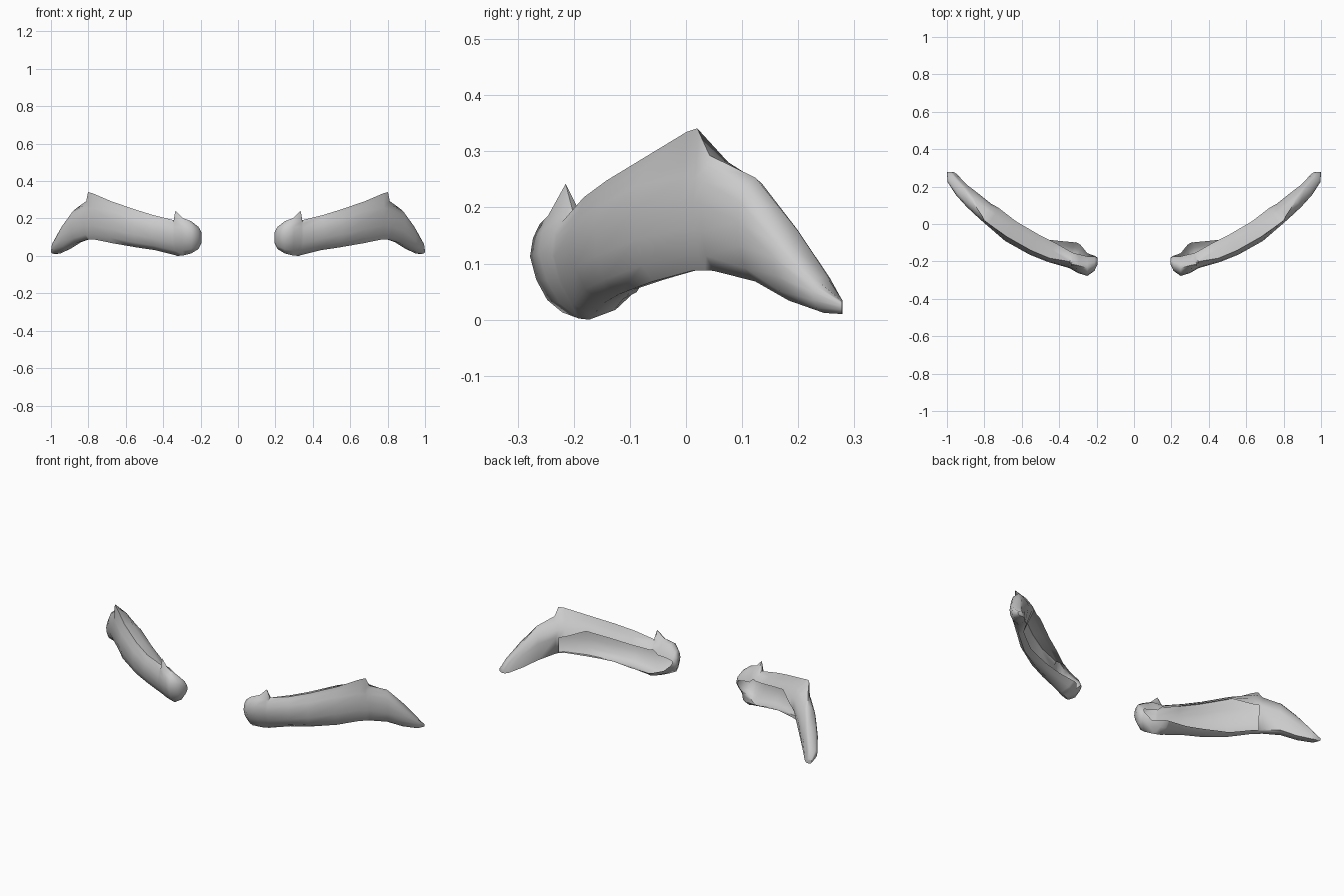
import bpy, bmesh, math

grey = bpy.data.materials.new("soft grey")
grey.diffuse_color = (0.6, 0.6, 0.6, 1)

# Stations from inner end to outer tail:
# front x, front y, turn of the section (deg), bottom z, top z, lower depth, upper depth
STATIONS = [
    (0.195, -0.215, 0, 0.070, 0.125, 0.035, 0.030),
    (0.211, -0.250, 0, 0.037, 0.155, 0.080, 0.075),
    (0.250, -0.278, 0, 0.013, 0.185, 0.122, 0.105),
    (0.300, -0.262, 5, 0.002, 0.203, 0.152, 0.100),
    (0.340, -0.239, 12, 0.000, 0.200, 0.145, 0.085),
    (0.352, -0.234, 14, 0.004, 0.191, 0.140, 0.085),
    (0.460, -0.203, 20, 0.030, 0.218, 0.122, 0.110),
    (0.560, -0.163, 25, 0.045, 0.248, 0.095, 0.118),
    (0.690, -0.090, 30, 0.068, 0.292, 0.070, 0.120),
    (0.785, -0.008, 36, 0.088, 0.305, 0.055, 0.112),
    (0.808, 0.012, 37, 0.088, 0.300, 0.055, 0.108),
    (0.824, 0.026, 39, 0.087, 0.293, 0.060, 0.102),
    (0.895, 0.092, 42, 0.068, 0.253, 0.085, 0.095),
    (0.952, 0.155, 45, 0.034, 0.168, 0.080, 0.080),
    (0.997, 0.225, 50, 0.012, 0.078, 0.065, 0.060),
    (1.000, 0.278, 88, 0.010, 0.035, 0.035, 0.030),
]
# Upswept hair flicks on the crest: station -> (crest z, crest depth)
FLICKS = {4: (0.242, 0.025), 9: (0.335, 0.012), 10: (0.341, 0.010)}
OPEN = range(1, 10)  # spans whose back is left open


def section(i):
    """Ring from the lower lip, under and up the front, over the crest to the upper lip."""
    x, y, deg, zb, zt, low, up = STATIONS[i]
    h, a = zt - zb, math.radians(deg)
    crest_part = 0.4 if i < 6 else 0.2 if i < 12 else 0.45 if i == 12 else 0.65
    crest_z, crest = FLICKS.get(i, (zt, crest_part * up))
    lip_low = 0.45 if i < 2 else 0.22 if i < 6 else 0.10 if i < 8 else 0.03
    lip_up = 0.62 if i < 4 else 0.78 if i < 9 else 0.57
    inner = i < 6
    pts = [
        (low, zb + lip_low * h), (0.80 * low, zb + 0.4 * lip_low * h),
        ((0.47 if inner else 0.50) * low, zb),
        ((0.25 if inner else 0.20) * low, zb + 0.13 * h),
        ((0.09 if inner else 0.05) * low, zb + 0.34 * h), (0, zb + 0.58 * h),
        (min(0.05 * up, 0.5 * crest), zb + 0.77 * h), (min(0.16 * up, 0.8 * crest), zb + 0.91 * h),
        (crest, crest_z), (max(0.62 * up, crest + 0.01), zb + 0.94 * h),
        (0.88 * up, zb + (0.5 * lip_up + 0.46) * h), (up, zb + lip_up * h),
    ]
    return [(x - d * math.sin(a), y + d * math.cos(a), z) for d, z in pts]


def make_brow(name, side):
    bm = bmesh.new()
    rings = [[bm.verts.new((side * x, y, z)) for x, y, z in section(i)]
             for i in range(len(STATIONS))]
    n = len(rings[0])
    for i in range(len(rings) - 1):
        for j in range(n):
            if j == n - 1 and i in OPEN:
                continue
            k = (j + 1) % n
            bm.faces.new((rings[i][j], rings[i][k], rings[i + 1][k], rings[i + 1][j]))
    # rounded-off inner end and tail tip
    bm.faces.new(rings[0])
    bm.faces.new(rings[-1][::-1])
    bmesh.ops.recalc_face_normals(bm, faces=bm.faces)
    mesh = bpy.data.meshes.new(name)
    bm.to_mesh(mesh)
    bm.free()
    mesh.materials.append(grey)
    obj = bpy.data.objects.new(name, mesh)
    bpy.context.collection.objects.link(obj)
    bpy.ops.object.select_all(action='DESELECT')
    obj.select_set(True)
    bpy.context.view_layer.objects.active = obj
    bpy.ops.object.shade_smooth_by_angle(angle=math.radians(60))


make_brow("right_eyebrow", 1)
make_brow("left_eyebrow", -1)
